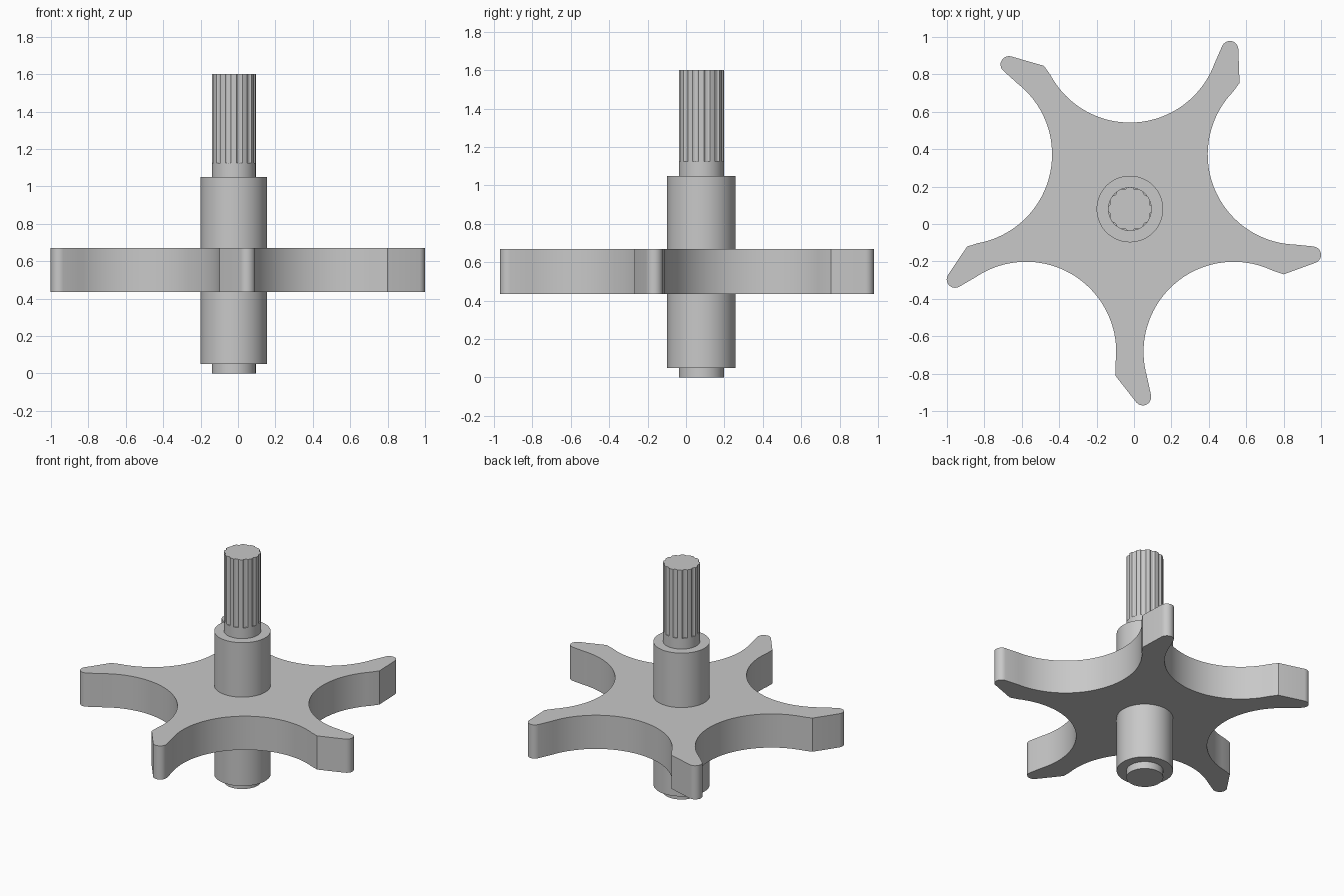
import bpy, bmesh
from math import sin, cos, radians
from mathutils import Vector, Matrix

if "Cube" in bpy.data.objects:
    bpy.data.objects.remove(bpy.data.objects["Cube"])

AXIS = Vector((-0.022, 0.08, 0))

steel = bpy.data.materials.new("plain grey")
steel.use_nodes = True
grey = (0.58, 0.58, 0.58, 1)
steel.diffuse_color = grey
steel.node_tree.nodes["Principled BSDF"].inputs["Base Color"].default_value = grey


def arc(cx, cy, r, start, end, steps):
    angles = [radians(start + (end - start) * i / steps) for i in range(steps + 1)]
    return [Vector((cx + r * cos(a), cy + r * sin(a), 0)) for a in angles]


def loft(name, rings, cap_bottom=True):
    """Join matching counter-clockwise rings from bottom to top."""
    bm = bmesh.new()
    loops = [[bm.verts.new(p) for p in ring] for ring in rings]
    n = len(loops[0])
    for low, high in zip(loops, loops[1:]):
        for i in range(n):
            j = (i + 1) % n
            bm.faces.new((low[i], low[j], high[j], high[i]))
    if cap_bottom:
        bm.faces.new(loops[0][::-1])
    bm.faces.new(loops[-1])
    mesh = bpy.data.meshes.new(name)
    bm.to_mesh(mesh)
    bm.free()
    mesh.materials.append(steel)
    obj = bpy.data.objects.new(name, mesh)
    obj.location = AXIS
    bpy.context.collection.objects.link(obj)
    bpy.ops.object.select_all(action="DESELECT")
    obj.select_set(True)
    bpy.context.view_layer.objects.active = obj
    bpy.ops.object.shade_smooth_by_angle(angle=radians(25))
    return obj


def at_height(ring, z):
    return [p + Vector((0, 0, z)) for p in ring]


# Stepped shaft
steps = [(0.117, 0), (0.117, 0.05), (0.178, 0.05), (0.178, 1.05),
         (0.117, 1.05), (0.117, 1.125)]
loft("shaft", [at_height(arc(0, 0, r, 0, 354.375, 63), z) for r, z in steps])

# Splined shaft end with twelve shallow grooves
tooth = [(-7, 0.117), (0, 0.117), (7, 0.117), (11, 0.110), (15, 0.109), (19, 0.110)]
spline = [Vector((r * cos(radians(a + 30 * k)), r * sin(radians(a + 30 * k)), 0))
          for k in range(12) for a, r in tooth]
loft("splined_end", [at_height(spline, z) for z in (1.125, 1.6)], cap_bottom=False)

# Five-armed wheel: hooked tip followed by the round cutout to the next arm
arm = [Vector((-0.078, -0.89, 0))]
arm += arc(0.069, -1.005, 0.045, 220, 372, 10)
arm += arc(0.555, -0.764, 0.482, 196, 64, 40)
outline = [Matrix.Rotation(radians(72 * k), 3, "Z") @ p for k in range(5) for p in arm]
loft("star_wheel", [at_height(outline, z) for z in (0.435, 0.67)])
